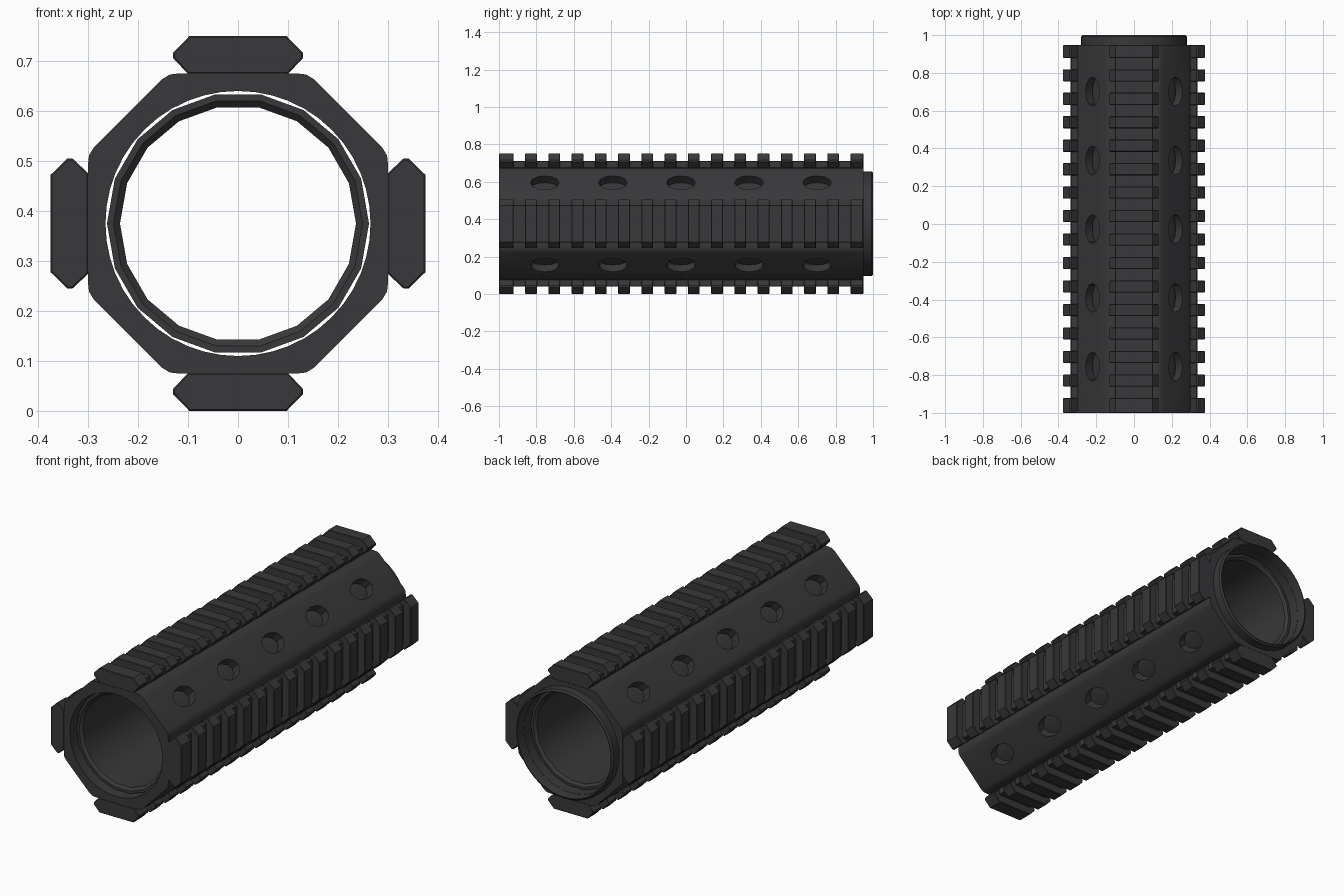
import bpy, bmesh
from math import pi, sin, cos, radians
from mathutils import Matrix

if "Cube" in bpy.data.objects:
    bpy.data.objects.remove(bpy.data.objects["Cube"])

CZ = 0.375  # height of the tube axis

mat = bpy.data.materials.new("dark_metal")
mat.diffuse_color = (0.04, 0.04, 0.043, 1)
mat.use_nodes = True
mat.node_tree.nodes["Principled BSDF"].inputs["Base Color"].default_value = mat.diffuse_color


def finish(bm, name, angle=30):
    bmesh.ops.recalc_face_normals(bm, faces=bm.faces)
    me = bpy.data.meshes.new(name)
    bm.to_mesh(me)
    bm.free()
    me.materials.append(mat)
    ob = bpy.data.objects.new(name, me)
    ob.location.z = CZ
    bpy.context.collection.objects.link(ob)
    activate(ob)
    if angle:
        bpy.ops.object.shade_smooth_by_angle(angle=radians(angle))
    return ob


def activate(ob):
    bpy.ops.object.select_all(action='DESELECT')
    ob.select_set(True)
    bpy.context.view_layer.objects.active = ob


def prism(bm, pts, y0, y1, turn=0.0):
    """Extrude an (x, z) outline along y, turned about the tube axis."""
    rot = Matrix.Rotation(turn, 3, 'Y')
    a = [bm.verts.new(rot @ Matrix.Translation((x, y0, z)).translation) for x, z in pts]
    b = [bm.verts.new(rot @ Matrix.Translation((x, y1, z)).translation) for x, z in pts]
    n = len(pts)
    bm.faces.new(a)
    bm.faces.new(b[::-1])
    for i in range(n):
        j = (i + 1) % n
        bm.faces.new((a[i], b[i], b[j], a[j]))


def ring(name, profile, sides, angle):
    """Revolve a closed (radius, y) profile about the tube axis."""
    bm = bmesh.new()
    loops = []
    for k in range(sides):
        t = 2 * pi * k / sides
        loops.append([bm.verts.new((r * cos(t), y, r * sin(t))) for r, y in profile])
    n = len(profile)
    for k in range(sides):
        a, b = loops[k], loops[(k + 1) % sides]
        for i in range(n):
            j = (i + 1) % n
            bm.faces.new((a[i], a[j], b[j], b[i]))
    return finish(bm, name, angle)


def circle(rx, rz, n):
    return [(rx * cos(2 * pi * i / n), rz * sin(2 * pi * i / n)) for i in range(n)]


def cut(ob, cutter):
    cutter.hide_render = True
    mod = ob.modifiers.new("cut", 'BOOLEAN')
    mod.operation = 'DIFFERENCE'
    mod.solver = 'EXACT'
    mod.object = cutter
    activate(ob)
    bpy.ops.object.modifier_apply(modifier=mod.name)
    bpy.data.objects.remove(cutter)


# Octagonal body with softened corners
corner = [(0.118, 0.3), (0.136, 0.298), (0.151, 0.289), (0.289, 0.151), (0.298, 0.136), (0.3, 0.118)]
outline = []
for sx, sz, order in ((1, 1, 1), (1, -1, -1), (-1, -1, 1), (-1, 1, -1)):
    outline += [(sx * x, sz * z) for x, z in corner[::order]]
bm = bmesh.new()
prism(bm, outline, -1, 0.948)
body = finish(bm, "body", 0)

# Round bore through the body
bm = bmesh.new()
prism(bm, circle(0.265, 0.265, 48), -1.2, 1.2)
cut(body, finish(bm, "bore_cutter", 0))

# Oval vents on the four diagonal faces
bm = bmesh.new()
for k in range(4):
    rot = Matrix.Rotation(pi / 4 + k * pi / 2, 3, 'Y')
    for i in range(5):
        y = -0.755 + 0.364 * i
        lo, hi = [], []
        for u, v in circle(0.052, 0.077, 12):
            for loop, h in ((lo, 0.2), (hi, 0.4)):
                p = rot @ Matrix.Translation((u, y + v, h)).translation
                loop.append(bm.verts.new(p))
        bm.faces.new(lo)
        bm.faces.new(hi[::-1])
        for j in range(12):
            m = (j + 1) % 12
            bm.faces.new((lo[j], hi[j], hi[m], lo[m]))
cut(body, finish(bm, "vent_cutter", 0))
activate(body)
bpy.ops.object.shade_smooth_by_angle(angle=radians(32))

# Slotted rails: narrow neck plus sixteen overhanging teeth
neck = [(-0.1, 0.295), (-0.1, 0.335), (0.1, 0.335), (0.1, 0.295)]
tooth = [(0.1, 0.299), (0.13, 0.331), (0.13, 0.341), (0.097, 0.375)]
tooth = tooth + [(-x, z) for x, z in tooth[::-1]]
for k, side in enumerate(("top", "right", "bottom", "left")):
    bm = bmesh.new()
    prism(bm, neck, -0.999, 0.947, k * pi / 2)
    for i in range(16):
        y = -0.953 + 0.1243 * i
        y0 = -1.0 if i == 0 else y - 0.032
        y1 = 0.948 if i == 15 else y + 0.032
        prism(bm, tooth, y0, y1, k * pi / 2)
    rail = finish(bm, side + "_rail", 0)
    bev = rail.modifiers.new("soft_edges", 'BEVEL')
    bev.width = 0.003
    bev.segments = 1
    bev.limit_method = 'ANGLE'
    bev.angle_limit = radians(60)

# Low-sided inner liner with chamfered ends
ring("inner_liner", [(0.262, -0.95), (0.262, 0.9), (0.249, 0.9), (0.236, 0.887),
                     (0.236, -0.937), (0.249, -0.95)], 18, 30)

# Collar at the rear end
ring("rear_collar", [(0.28, 0.94), (0.28, 0.992), (0.272, 1.0), (0.268, 1.0),
                     (0.266, 0.99), (0.266, 0.94)], 48, 30)
